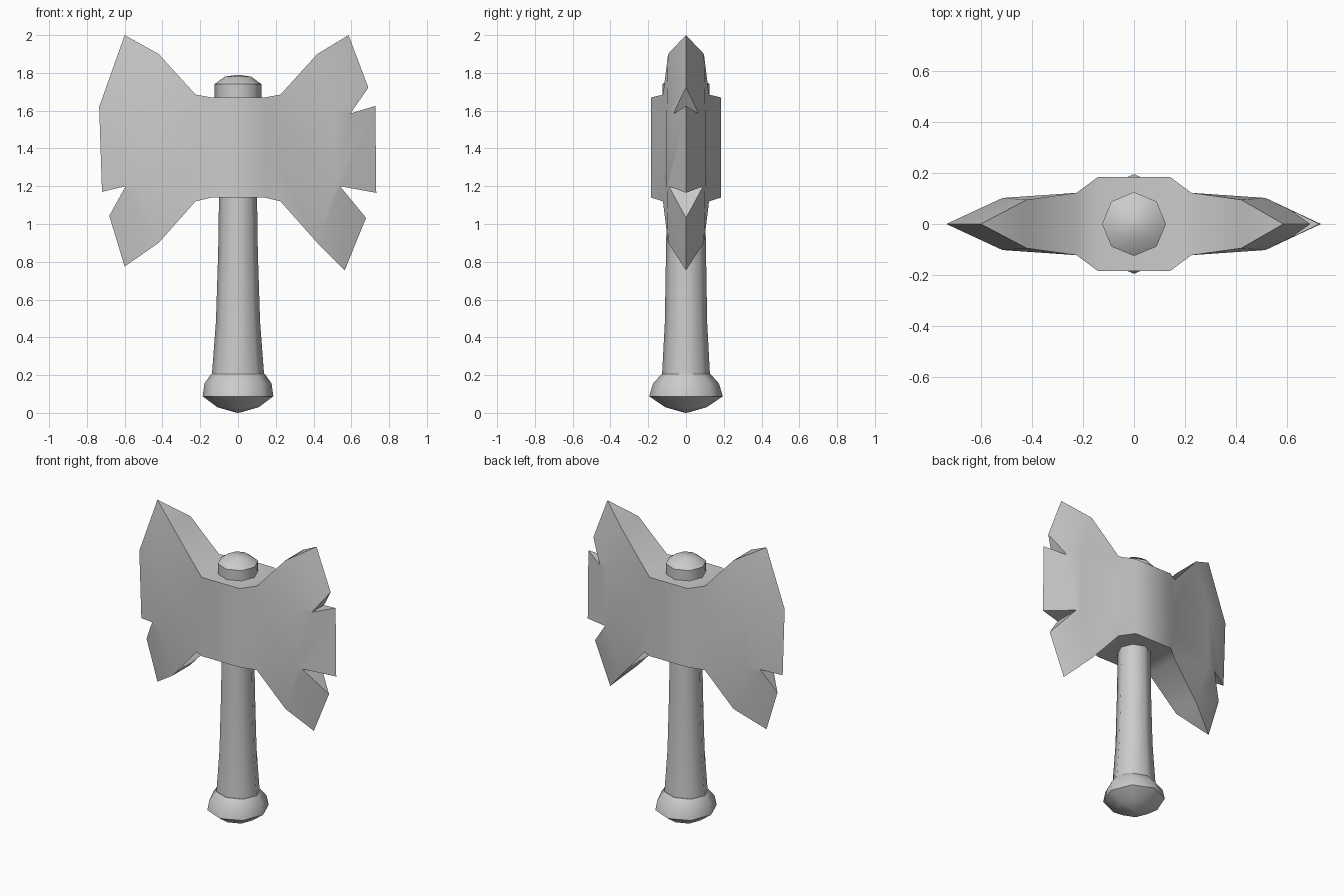
import bpy, bmesh
from math import cos, sin, tau, radians

cube = bpy.data.objects.get("Cube")
if cube:
    bpy.data.objects.remove(cube, do_unlink=True)

grey = bpy.data.materials.new("plain grey")
grey.use_nodes = True
grey.diffuse_color = (0.6, 0.6, 0.6, 1)
grey.node_tree.nodes["Principled BSDF"].inputs["Base Color"].default_value = (0.6, 0.6, 0.6, 1)


def finish(bm, name):
    bmesh.ops.remove_doubles(bm, verts=bm.verts, dist=0.0005)
    bmesh.ops.recalc_face_normals(bm, faces=bm.faces)
    mesh = bpy.data.meshes.new(name)
    bm.to_mesh(mesh)
    bm.free()
    mesh.materials.append(grey)
    obj = bpy.data.objects.new(name, mesh)
    bpy.context.collection.objects.link(obj)
    return obj


def smooth(obj, angle):
    bpy.ops.object.select_all(action='DESELECT')
    obj.select_set(True)
    bpy.context.view_layer.objects.active = obj
    bpy.ops.object.shade_smooth_by_angle(angle=radians(angle))


def turned(name, profile, angle, sides=8):
    """Loft octagonal rings; each profile entry is x radius, y radius, height."""
    bm = bmesh.new()
    rings = [[bm.verts.new((rx * cos(tau * i / sides), ry * sin(tau * i / sides), z))
              for i in range(sides)] for rx, ry, z in profile]
    for a, b in zip(rings, rings[1:]):
        for i in range(sides):
            j = (i + 1) % sides
            bm.faces.new((a[i], a[j], b[j], b[i]))
    bm.faces.new(rings[0])
    bm.faces.new(rings[-1])
    smooth(finish(bm, name), angle)


# Handle, pommel and top knob
turned("handle", [(.14, .128, .18), (.117, .112, .48), (.105, .106, .85), (.1, .1, 1.2)], 50)
turned("pommel", [(.004, .004, 0), (.11, .11, .03), (.187, .195, .088),
                  (.178, .175, .155), (.143, .13, .205)], 50)
turned("top_knob", [(.122, .122, 1.6), (.125, .125, 1.74), (.07, .07, 1.78), (.004, .004, 1.79)], 50)

# Double-bladed head: columns of (x, half thickness, z) from one cutting edge to the other
centre_rows = (1.67, 1.5, 1.3, 1.14)
collar_rows = (1.685, 1.5, 1.3, 1.12)
shoulder = [(.42, .095, 1.9), (.515, .102, 1.6), (.515, .102, 1.2), (.42, .095, .9)]
left_edge = [(.585, 0, 2), (.727, 0, 1.625), (.732, 0, 1.165), (.565, 0, .755)]
right_edge = [(-.6, 0, 2), (-.735, 0, 1.62), (-.72, 0, 1.17), (-.6, 0, .775)]


def flip(column):
    return [(-x, y, z) for x, y, z in column]


collar = [(.225, .122, z) for z in collar_rows]
middle = [(.14, .185, z) for z in centre_rows]
columns = [right_edge, flip(shoulder), flip(collar), flip(middle),
           middle, collar, shoulder, left_edge]

bm = bmesh.new()
front = [[bm.verts.new((x, -y, z)) for x, y, z in c] for c in columns]
back = [[bm.verts.new((x, y, z)) if y else f for (x, y, z), f in zip(c, fc)]
        for c, fc in zip(columns, front)]


def face(*verts):
    bm.faces.new(list(dict.fromkeys(verts)))


for c in range(len(columns) - 1):
    for side in (front, back):
        for r in range(3):
            face(side[c][r], side[c + 1][r], side[c + 1][r + 1], side[c][r + 1])
    for r in (0, 3):
        face(front[c][r], front[c + 1][r], back[c + 1][r], back[c][r])
head = finish(bm, "axe_head")


def notch(name, apex, upper, lower):
    """Cut a V out of the cutting edge, with its sides running through the given points."""
    def beyond(p):
        return tuple(a + 1.6 * (b - a) for a, b in zip(apex, p))
    outline = (apex, beyond(upper), beyond(lower))
    bm = bmesh.new()
    near, far = [[bm.verts.new((x, y, z)) for x, z in outline] for y in (-.3, .3)]
    bm.faces.new(near)
    bm.faces.new(far)
    for i in range(3):
        j = (i + 1) % 3
        bm.faces.new((near[i], near[j], far[j], far[i]))
    cutter = finish(bm, name)
    cutter.hide_render = True
    mod = head.modifiers.new(name, 'BOOLEAN')
    mod.operation = 'DIFFERENCE'
    mod.solver = 'EXACT'
    mod.object = cutter
    bpy.context.view_layer.objects.active = head
    bpy.ops.object.modifier_apply(modifier=name)
    bpy.data.objects.remove(cutter, do_unlink=True)


# Battle notches: two on the left blade, one on the right
notch("upper_left_notch", (.595, 1.585), (.685, 1.715), (.727, 1.625))
notch("lower_left_notch", (.54, 1.2), (.732, 1.165), (.68, 1.03))
notch("lower_right_notch", (-.595, 1.2), (-.72, 1.17), (-.675, 1.055))
smooth(head, 40)
